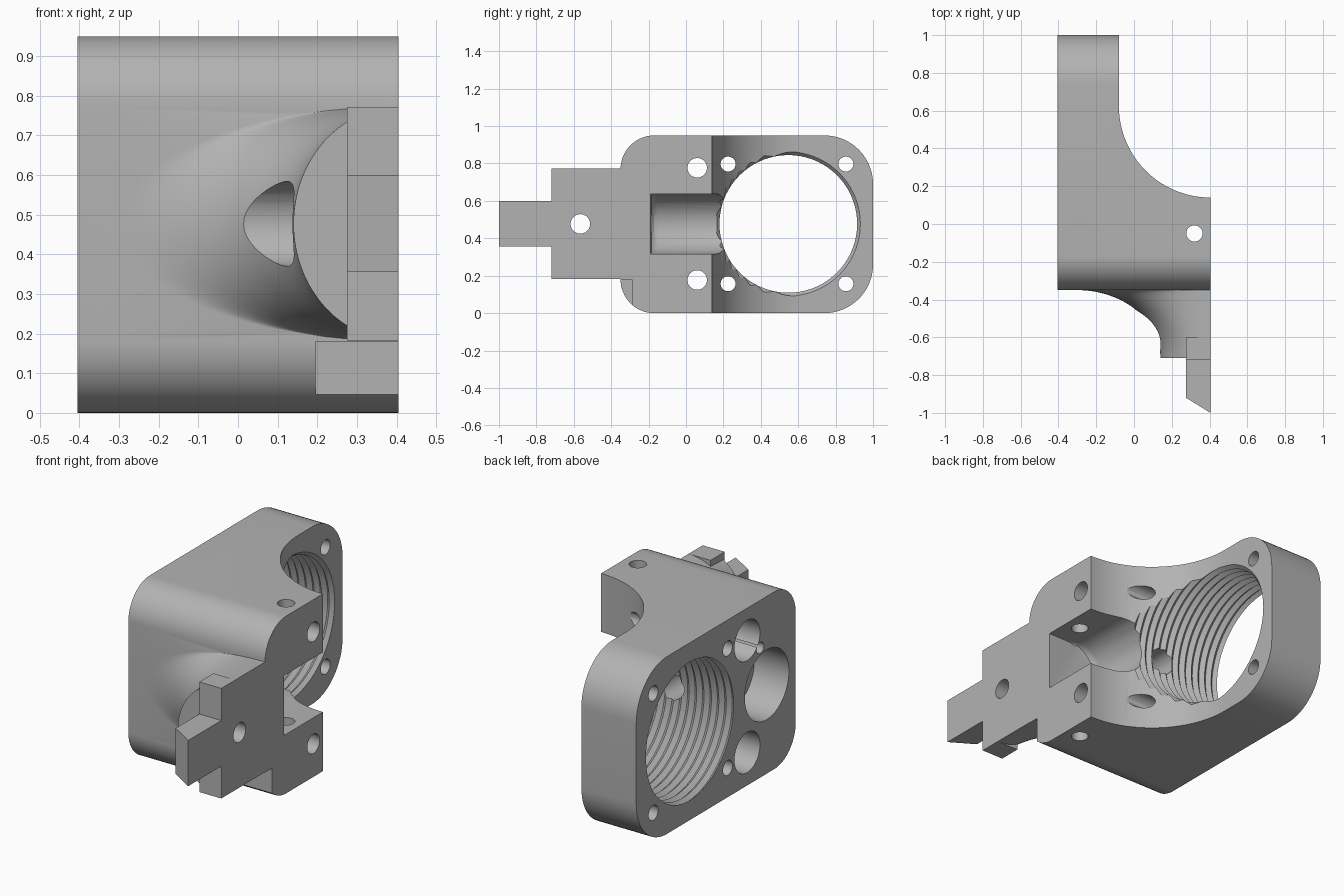
import bpy, bmesh
from math import cos, sin, pi, sqrt, radians
from mathutils import Matrix, Vector

if "Cube" in bpy.data.objects:
    bpy.data.objects.remove(bpy.data.objects["Cube"], do_unlink=True)

grey = bpy.data.materials.new("light_grey")
grey.use_nodes = True
grey.diffuse_color = (0.45, 0.45, 0.45, 1)
grey.node_tree.nodes["Principled BSDF"].inputs["Base Color"].default_value = (0.45, 0.45, 0.45, 1)

MID = 0.477  # height of the symmetry plane


def finish(name, bm):
    bmesh.ops.recalc_face_normals(bm, faces=bm.faces)
    me = bpy.data.meshes.new(name)
    bm.to_mesh(me)
    bm.free()
    me.materials.append(grey)
    ob = bpy.data.objects.new(name, me)
    bpy.context.collection.objects.link(ob)
    return ob


def loft(name, rings, bevel=0):
    """Skin a list of closed rings and cap both ends."""
    bm = bmesh.new()
    rows = [[bm.verts.new(p) for p in ring] for ring in rings]
    n = len(rows[0])
    for a, b in zip(rows, rows[1:]):
        for i in range(n):
            j = (i + 1) % n
            bm.faces.new((a[i], a[j], b[j], b[i]))
    first = bm.faces.new(rows[0])
    bm.faces.new(rows[-1][::-1])
    if bevel:
        bmesh.ops.bevel(bm, geom=list(first.edges), offset=bevel, segments=4,
                        profile=0.5, affect='EDGES')
    return finish(name, bm)


def box(name, lo, hi):
    return loft(name, [[(x, lo[1], lo[2]), (x, hi[1], lo[2]),
                        (x, hi[1], hi[2]), (x, lo[1], hi[2])] for x in (lo[0], hi[0])])


def circle_x(x, y, z, r, n=48):
    return [(x, y + r * cos(2 * pi * i / n), z + r * sin(2 * pi * i / n)) for i in range(n)]


def hole_x(name, y, z, r, x0=-0.6, x1=0.6):
    return loft(name, [circle_x(x, y, z, r) for x in (x0, x1)])


def combine(target, other, operation):
    bpy.context.view_layer.objects.active = target
    mod = target.modifiers.new(operation, 'BOOLEAN')
    mod.operation = operation
    mod.solver = 'EXACT'
    mod.object = other
    bpy.ops.object.modifier_apply(modifier=mod.name)
    bpy.data.objects.remove(other, do_unlink=True)


# Main block: rounded side profile extruded across the width
profile = []
for cy, cz, r, start in ((0.74, 0.69, 0.26, 0), (-0.17, 0.77, 0.18, 90),
                         (-0.17, 0.18, 0.18, 180), (0.74, 0.26, 0.26, 270)):
    for i in range(17):
        a = radians(start + 90 * i / 16)
        profile.append((cy + r * cos(a), cz + r * sin(a)))
body = loft("carriage_body", [[(x, y, z) for y, z in profile] for x in (-0.405, 0.405)], 0.02)

# Scooped corner that leaves a thin plate at the back
scoop = [(1, 0.14), (0.405, 0.14)]
for i in range(1, 33):
    a = pi / 2 * i / 32
    scoop.append((0.405 - 0.485 * sin(a), 0.625 - 0.485 * cos(a)))
scoop += [(-0.08, 1.2), (1, 1.2)]
combine(body, loft("scoop", [[(x, y, z) for x, y in scoop] for z in (-0.2, 1.2)]), 'DIFFERENCE')

# Relief at the lower front corner
combine(body, box("corner_relief", (0.195, -0.6, -0.1), (0.6, -0.29, 0.18)), 'DIFFERENCE')

# Front boss: half ellipses flaring toward the block along a concave fillet
rings = []
for k in range(25):
    t = pi / 2 * k / 24
    y = -0.35 - 0.36 * (1 - cos(t))
    half = 0.265 + 0.44 * (1 - sin(t))
    rings.append([(0.405 - half * sin(pi * i / 48), y, MID + 0.295 * cos(pi * i / 48))
                  for i in range(49)])
rings.insert(0, [(x, -0.25, z) for x, y, z in rings[0]])
combine(body, loft("front_boss", rings), 'UNION')
combine(body, box("boss_pad", (0.275, -0.72, 0.182), (0.405, -0.6, 0.772)), 'UNION')

# Front tab with a slanted nose
tab = [(0.275, -0.6), (0.275, -0.92), (0.405, -1.0), (0.405, -0.6)]
combine(body, loft("front_tab", [[(x, y, z) for x, y in tab] for z in (0.355, 0.6)]), 'UNION')

# Large threaded opening
rings = []
for i in range(44):
    rings.append(circle_x(-0.43 + i * 0.022, 0.547, MID, 0.368 if i % 2 else 0.387, 72))
combine(body, loft("thread", rings), 'DIFFERENCE')

# Plate screw holes and counterbored mounting holes, mirrored about the middle
for side in (-1, 1):
    for y in (0.225, 0.855):
        combine(body, hole_x("plate_hole", y, MID + side * 0.32, 0.04), 'DIFFERENCE')
    combine(body, hole_x("mount_hole", 0.06, MID + side * 0.3, 0.052), 'DIFFERENCE')
    combine(body, hole_x("mount_bore", 0.06, MID + side * 0.3, 0.108, -0.6, 0.15), 'DIFFERENCE')
combine(body, hole_x("boss_hole", -0.565, MID, 0.052), 'DIFFERENCE')
combine(body, hole_x("boss_bore", -0.565, MID, 0.107, -0.36, 0.25), 'DIFFERENCE')

# Bearing seat on the outer face, with a small hole above it
combine(body, hole_x("bearing_seat", -0.106, MID, 0.187, -0.6, -0.2), 'DIFFERENCE')
combine(body, hole_x("pin_hole", -0.05, 0.695, 0.03, -0.6, -0.2), 'DIFFERENCE')

# Gear pocket: round-bottomed slot open to the scoop, with a softened end
slot = [(0.7, MID + 0.16)]
for i in range(25):
    a = pi * i / 24
    slot.append((0.25 - 0.16 * sin(a), MID + 0.16 * cos(a)))
slot.append((0.7, MID - 0.16))
rings = []
for y, inset in ((-0.19, 0.04), (-0.185, 0.02), (-0.17, 0.006), (-0.15, 0), (0.4, 0)):
    rings.append([(x + inset, y, z) for x, z in slot])
combine(body, loft("gear_pocket", rings), 'DIFFERENCE')


# Cross drillings: vertical pin and the bore into the threaded opening
def drill(name, start, end, r):
    d = Vector(end) - Vector(start)
    bm = bmesh.new()
    turn = d.to_track_quat('Z', 'Y').to_matrix().to_4x4()
    bmesh.ops.create_cone(bm, cap_ends=True, segments=48, radius1=r, radius2=r, depth=d.length,
                          matrix=Matrix.Translation((Vector(start) + Vector(end)) / 2) @ turn)
    combine(body, finish(name, bm), 'DIFFERENCE')


drill("vertical_pin", (0.32, -0.05, -0.2), (0.32, -0.05, 1.2), 0.043)
drill("feed_bore", (-0.04, 0.4, MID), (-0.04, 0.0, MID), 0.07)

# Smooth shading with crisp edges
bpy.ops.object.select_all(action='DESELECT')
body.select_set(True)
bpy.context.view_layer.objects.active = body
bpy.ops.object.shade_smooth_by_angle(angle=radians(25))
